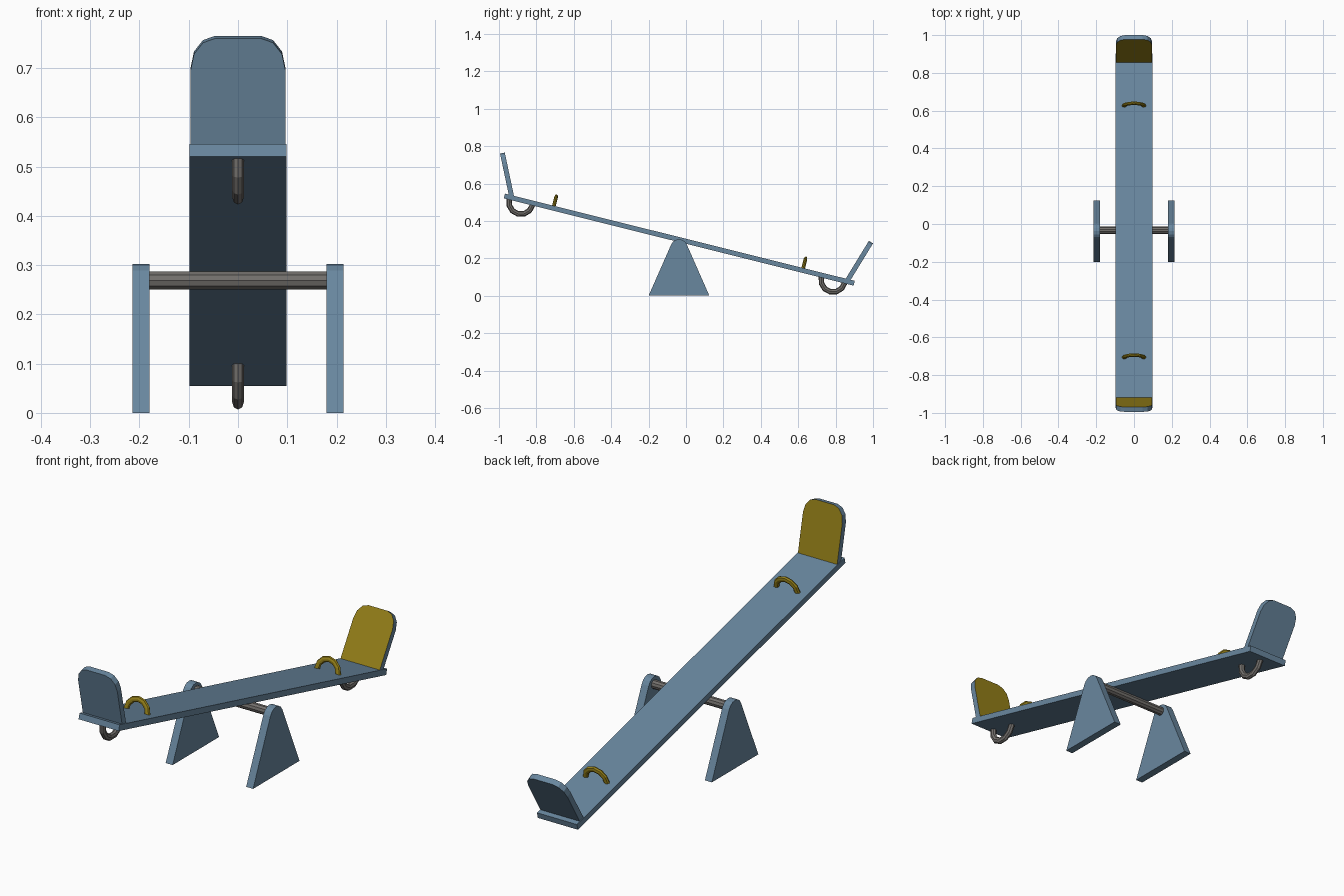
import bpy, bmesh
from math import sin, cos, pi, radians
from mathutils import Matrix, Vector

if "Cube" in bpy.data.objects:
    bpy.data.objects.remove(bpy.data.objects["Cube"])


def material(name, rgb):
    m = bpy.data.materials.new(name)
    m.diffuse_color = (*rgb, 1)
    m.use_nodes = True
    m.node_tree.nodes["Principled BSDF"].inputs["Base Color"].default_value = m.diffuse_color
    return m


BLUE = material("blue_paint", (0.141, 0.242, 0.345))
YELLOW = material("yellow", (0.296, 0.212, 0.009))
DARK = material("dark_metal", (0.17, 0.16, 0.15))

# Tilted frame of the plank: local y runs along it, local z is its normal
TILT = Matrix.Translation((0, -0.036, 0.300)) @ Matrix.Rotation(radians(-14), 4, 'X')


def finish(name, bm, matrix, mats):
    """Turn a bmesh into a placed object."""
    bmesh.ops.recalc_face_normals(bm, faces=bm.faces)
    mesh = bpy.data.meshes.new(name)
    bm.to_mesh(mesh)
    bm.free()
    for m in mats:
        mesh.materials.append(m)
    ob = bpy.data.objects.new(name, mesh)
    ob.matrix_world = matrix
    bpy.context.collection.objects.link(ob)


def slab(name, points, depth, matrix=Matrix(), front_mat=BLUE):
    """Extrude a flat outline by a vector; front_mat colours the starting face."""
    bm = bmesh.new()
    base = bm.faces.new([bm.verts.new(p) for p in points])
    new = bmesh.ops.extrude_face_region(bm, geom=[base], use_keep_orig=True)["geom"]
    bmesh.ops.translate(bm, vec=Vector(depth), verts=[g for g in new if isinstance(g, bmesh.types.BMVert)])
    base.material_index = 1
    for f in bm.faces:
        if f is not base:
            f.material_index = 0
    finish(name, bm, matrix, [BLUE, front_mat])


def half_ring(name, axis, centre, sign, major, radial, lateral, mat):
    """Half ring with an oval eight-sided section, standing along the given axis."""
    along = Vector(axis)
    side = Vector((along.y, along.x, 0))
    bm = bmesh.new()
    rings = []
    for i in range(7):
        a = pi * i / 6
        out = along * cos(a) + Vector((0, 0, sign * sin(a)))
        rings.append([bm.verts.new(Vector(centre) + out * (major + radial * cos(b)) + side * lateral * sin(b))
                      for b in (j * pi / 4 for j in range(8))])
    for r0, r1 in zip(rings, rings[1:]):
        for j in range(8):
            k = (j + 1) % 8
            bm.faces.new((r0[j], r0[k], r1[k], r1[j]))
    bm.faces.new(rings[0])
    bm.faces.new(rings[-1])
    finish(name, bm, TILT, [mat])


# Plank
w, l, t = 0.098, 0.964, 0.013
slab("plank", [(-w, -l, -t), (w, -l, -t), (w, l, -t), (-w, l, -t)], (0, 0, 2 * t), TILT)

# Backrest outline with rounded top corners
arc = [i * pi / 6 for i in range(4)]
right_side = [(0.046 + 0.050 * cos(a), 0, 0.172 + 0.065 * sin(a)) for a in arc]
rest = [(-0.096, 0, -0.01), (0.096, 0, -0.01)] + right_side
rest += [(-x, y, z) for x, y, z in reversed(right_side)]

ends = (("high", -1, 26, 0.694, 0.870), ("low", 1, 17.5, 0.680, 0.850))
for end, s, lean, handle_pos, bumper_pos in ends:
    # Backrest, yellow on the side facing the rider
    m = TILT @ Matrix.Translation((0, s * 0.914, t)) @ Matrix.Rotation(radians(-s * lean), 4, 'X')
    slab(end + "_backrest", rest, (0, s * 0.026, 0), m, YELLOW)
    # Arched handle on top of the plank
    half_ring(end + "_handle", (1, 0, 0), (0, s * handle_pos, t - 0.002), 1, 0.052, 0.013, 0.0095, YELLOW)
    # Half-ring bumper under the plank
    half_ring(end + "_bumper", (0, 1, 0), (0, s * bumper_pos, -0.011), -1, 0.064, 0.015, 0.012, DARK)

# Support stands: triangles with a rounded top
profile = [(-0.200, 0.0), (0.125, 0.0)]
for i in range(7):
    a = radians(23.7 + i * (180 - 47.4) / 6)
    profile.append((-0.0375 + 0.045 * cos(a), 0.257 + 0.045 * sin(a)))
for side, s in (("left", -1), ("right", 1)):
    slab(side + "_support", [(s * 0.18, y, z) for y, z in profile], (s * 0.034, 0, 0))

# Axle
bpy.ops.mesh.primitive_cylinder_add(vertices=10, radius=0.0195, depth=0.37,
                                    location=(0, -0.034, 0.269), rotation=(0, pi / 2, 0))
axle = bpy.context.object
axle.name = "axle"
axle.data.materials.append(DARK)
